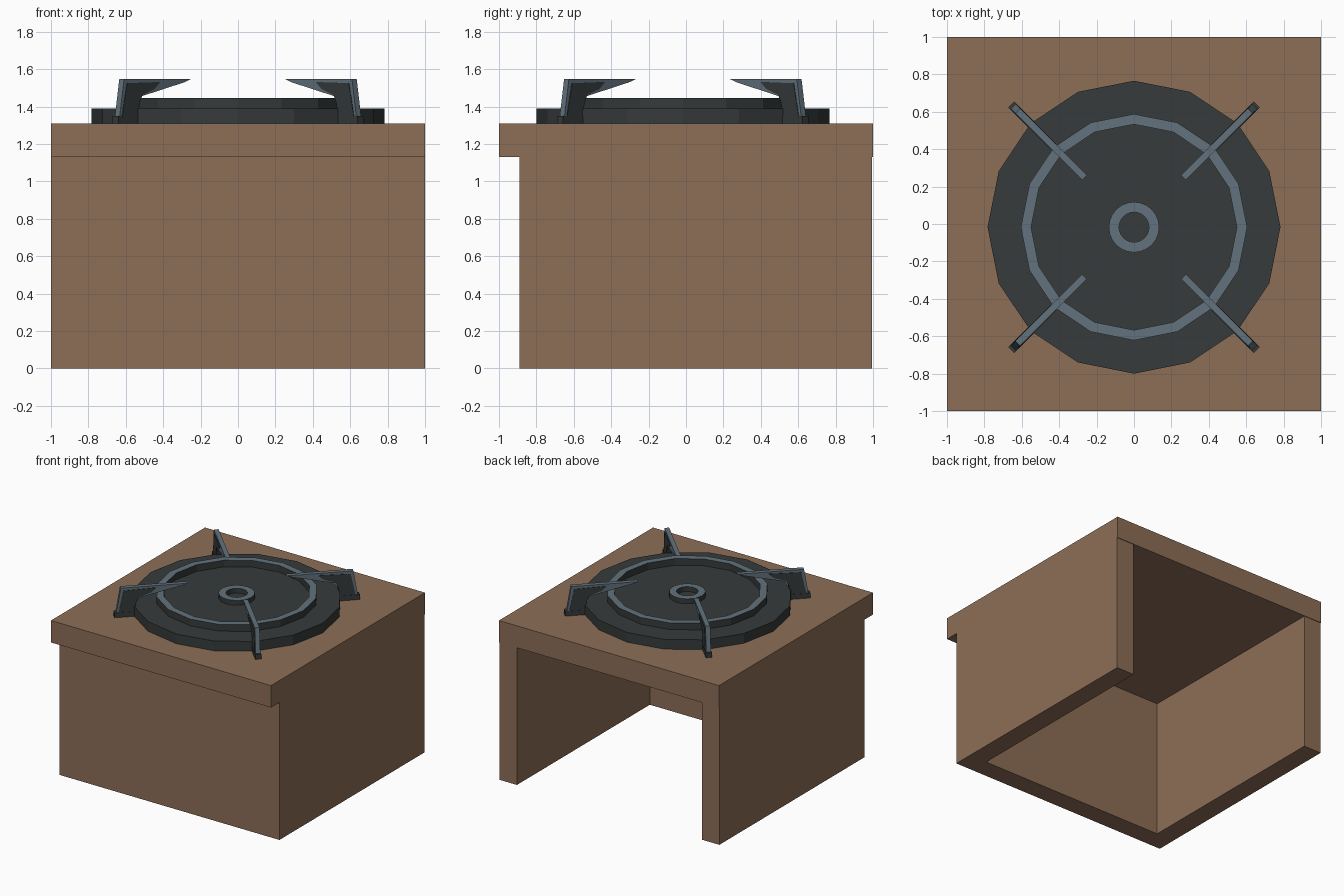
import bpy, bmesh, math
from mathutils import Vector, Matrix

if "Cube" in bpy.data.objects:
    bpy.data.objects.remove(bpy.data.objects["Cube"])


def material(name, rgb):
    m = bpy.data.materials.new(name)
    m.diffuse_color = (*rgb, 1)
    m.use_nodes = True
    m.node_tree.nodes["Principled BSDF"].inputs["Base Color"].default_value = m.diffuse_color
    return m


BROWN = material("brown_clay", (0.265, 0.158, 0.096))
DARK = material("dark_iron", (0.037, 0.043, 0.043))
SLATE = material("slate_metal", (0.125, 0.170, 0.205))
CY = -0.017  # burner centre in y


def finish(name, bm, *mats):
    bmesh.ops.recalc_face_normals(bm, faces=bm.faces)
    me = bpy.data.meshes.new(name)
    for m in mats:
        me.materials.append(m)
    bm.to_mesh(me)
    bm.free()
    ob = bpy.data.objects.new(name, me)
    bpy.context.collection.objects.link(ob)
    return ob


def prism(name, pts, depth, frame, *mats, start=0.0):
    """Extrude a 2D outline by depth, placed by a matrix."""
    bm = bmesh.new()
    face = bm.faces.new([bm.verts.new((x, y, start)) for x, y in pts])
    ext = bmesh.ops.extrude_face_region(bm, geom=[face])
    new = [v for v in ext["geom"] if isinstance(v, bmesh.types.BMVert)]
    bmesh.ops.translate(bm, vec=(0, 0, depth), verts=new)
    bm.transform(frame)
    return finish(name, bm, *mats)


def lathe(name, profile, n, *mats):
    """Closed (radius, z) profile turned around the burner axis; tops use slot 1."""
    bm = bmesh.new()
    rings = []
    for i in range(n):
        a = 2 * math.pi * i / n
        rings.append([bm.verts.new((r * math.cos(a), r * math.sin(a) + CY, z))
                      for r, z in profile])
    k = len(profile)
    for i in range(n):
        p, q = rings[i], rings[(i + 1) % n]
        for j in range(k):
            bm.faces.new((p[j], q[j], q[(j + 1) % k], p[(j + 1) % k]))
    bmesh.ops.recalc_face_normals(bm, faces=bm.faces)
    for f in bm.faces:
        if len(mats) > 1 and f.normal.z > 0.7:
            f.material_index = 1
    return finish(name, bm, *mats)


# Wooden base: U-shaped wall, open at the back, and a top slab
t, yf, yb = 0.16, -0.89, 0.995
prism("base_walls", [(-1, yf), (1, yf), (1, yb), (1 - t, yb), (1 - t, yf + t),
                     (-1 + t, yf + t), (-1 + t, yb), (-1, yb)],
      1.13, Matrix.Identity(4), BROWN)
prism("top_slab", [(-1, -1), (1, -1), (1, 1), (-1, 1)], 0.18,
      Matrix.Translation((0, 0, 1.13)), BROWN)

# Burner plate, raised ring and central hub
disc = [(0.783 * math.cos(i * math.pi / 8), 0.783 * math.sin(i * math.pi / 8))
        for i in range(16)]
prism("burner_plate", disc, 0.08, Matrix.Translation((0, CY, 1.31)), DARK)
lathe("burner_ring", [(0.605, 1.385), (0.605, 1.445), (0.55, 1.445), (0.55, 1.385)],
      16, DARK, SLATE)
lathe("burner_hub", [(0.135, 1.385), (0.135, 1.43), (0.08, 1.43), (0.08, 1.385)],
      24, DARK, SLATE)

# Pot supports: outlines in (x, z) as seen from the front, stretched to the diagonal
ROOT2 = math.sqrt(2)
ARM = [(0.65, 1.31), (0.622, 1.547), (0.265, 1.547), (0.30, 1.53),
       (0.53, 1.455), (0.545, 1.42), (0.55, 1.31)]
PANEL = [(0.634, 1.345), (0.607, 1.525), (0.43, 1.532), (0.46, 1.495),
         (0.525, 1.463), (0.54, 1.42), (0.55, 1.345)]
FOOT = [(0.656, 1.31), (0.656, 1.35), (0.545, 1.35), (0.545, 1.31)]


def stretch(pts):
    return [(x * ROOT2, z) for x, z in pts]


w = 0.036
for i in range(4):
    frame = (Matrix.Translation((0, CY, 0))
             @ Matrix.Rotation(math.radians(45 + 90 * i), 4, 'Z')
             @ Matrix.Rotation(math.pi / 2, 4, 'X'))
    prism(f"pot_support_{i + 1}", stretch(ARM), w, frame, SLATE, start=-w / 2)
    prism(f"support_side_panel_{i + 1}", stretch(PANEL), w + 0.006, frame, DARK,
          start=-w / 2 - 0.003)
    prism(f"support_foot_{i + 1}", stretch(FOOT), w + 0.01, frame, DARK,
          start=-w / 2 - 0.005)
